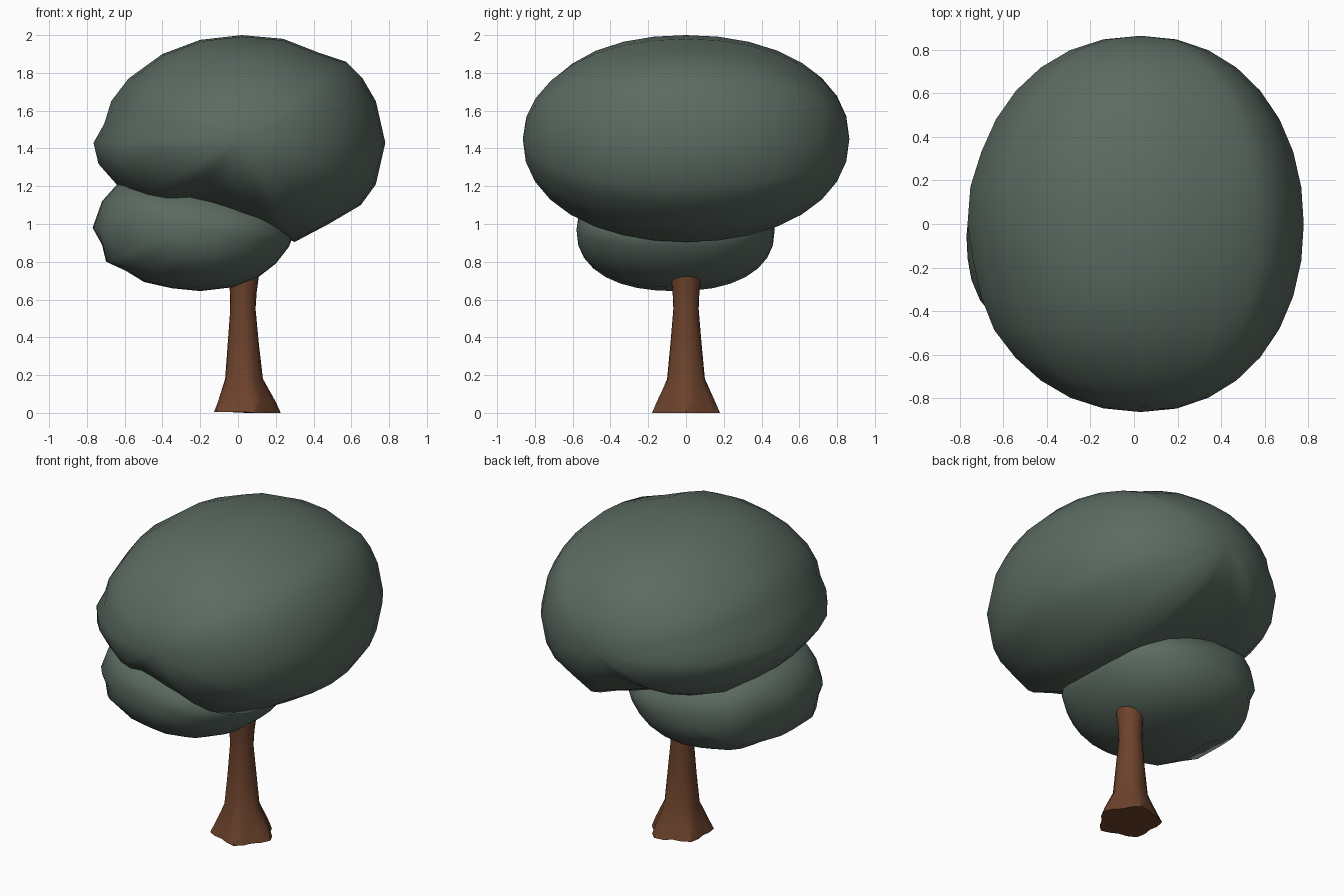
import bpy, bmesh
from math import sin, cos, pi, exp
from mathutils import Vector

if "Cube" in bpy.data.objects:
    bpy.data.objects.remove(bpy.data.objects["Cube"])


def material(name, rgb):
    m = bpy.data.materials.new(name)
    m.diffuse_color = (*rgb, 1)
    m.use_nodes = True
    m.node_tree.nodes["Principled BSDF"].inputs["Base Color"].default_value = m.diffuse_color
    return m


def finish(name, bm, mat, angle):
    bmesh.ops.recalc_face_normals(bm, faces=bm.faces[:])
    me = bpy.data.meshes.new(name)
    bm.to_mesh(me)
    bm.free()
    ob = bpy.data.objects.new(name, me)
    bpy.context.collection.objects.link(ob)
    me.materials.append(mat)
    bpy.ops.object.select_all(action='DESELECT')
    ob.select_set(True)
    bpy.context.view_layer.objects.active = ob
    bpy.ops.object.shade_smooth_by_angle(angle=angle)


def bridge(bm, a, b):
    n = len(a)
    for i in range(n):
        j = (i + 1) % n
        bm.faces.new((a[i], a[j], b[j], b[i]))


def canopy(name, profile, centre, y_mid, y_rad, power, lumps, mat):
    """Rounded crown: the x-z outline shrinks towards a front and a back pole."""
    bm = bmesh.new()
    cx, cz = centre
    steps = 16
    rings = []
    for k in range(1, steps):
        t = -cos(pi * k / steps)
        s = (1 - abs(t) ** power) ** (1 / power)
        rings.append([bm.verts.new((cx + (x - cx) * s, y_mid + y_rad * t, cz + (z - cz) * s))
                      for x, z in profile])
    for a, b in zip(rings, rings[1:]):
        bridge(bm, a, b)
    n = len(profile)
    for ring, side in ((rings[0], -1), (rings[-1], 1)):
        pole = bm.verts.new((cx, y_mid + side * y_rad, cz))
        for i in range(n):
            bm.faces.new((ring[i], ring[(i + 1) % n], pole))
    # soft lumps and dents: position, radius, height
    mid = Vector((cx, y_mid, cz))
    for p, r, h in lumps:
        for v in bm.verts:
            d = (v.co - Vector(p)).length
            v.co += (v.co - mid).normalized() * h * exp(-(d / r) ** 2)
    finish(name, bm, mat, 1.0)


leaf = material("leaf_green", (0.105, 0.145, 0.12))
bark = material("bark_brown", (0.15, 0.055, 0.025))

# Large upper crown
upper = [(0.02, 2.0), (0.24, 1.98), (0.42, 1.91), (0.57, 1.86), (0.66, 1.77), (0.73, 1.65),
         (0.78, 1.43), (0.73, 1.21), (0.65, 1.1), (0.48, 1.0), (0.3, 0.905), (0.15, 0.96),
         (0.0, 1.0), (-0.15, 1.05), (-0.3, 1.09), (-0.44, 1.08), (-0.55, 1.12), (-0.65, 1.22),
         (-0.73, 1.32), (-0.75, 1.43), (-0.70, 1.53), (-0.67, 1.65), (-0.58, 1.77),
         (-0.4, 1.9), (-0.2, 1.975)]
canopy("upper_crown", upper, (0.03, 1.45), 0, 0.865, 2.12,
       [((-0.78, 0.08, 1.43), 0.16, 0.02), ((-0.6, -0.45, 1.3), 0.15, 0.025),
        ((-0.62, -0.3, 1.7), 0.15, -0.025), ((-0.1, -0.7, 1.75), 0.2, -0.025)], leaf)

# Small lower crown tucked under the left side
lower = [(-0.45, 1.23), (-0.64, 1.21), (-0.72, 1.12), (-0.77, 0.98), (-0.72, 0.89), (-0.7, 0.8),
         (-0.6, 0.75), (-0.5, 0.69), (-0.35, 0.66), (-0.2, 0.645), (-0.03, 0.665), (0.11, 0.72),
         (0.2, 0.79), (0.27, 0.88), (0.3, 0.96), (0.24, 1.06), (0.1, 1.14), (-0.1, 1.2),
         (-0.28, 1.23)]
canopy("lower_crown", lower, (-0.23, 0.97), -0.055, 0.525, 2.3,
       [((-0.7, -0.3, 0.85), 0.1, 0.03), ((-0.55, -0.35, 0.72), 0.1, 0.025),
        ((-0.6, -0.1, 0.72), 0.08, -0.03), ((-0.7, 0.2, 0.95), 0.12, -0.03)], leaf)

# Trunk with flared roots: height, centre x, radius, root lobe depth
bm = bmesh.new()
sides = 20
rings = []
for z, cx, r, lobe in [(0.005, 0.037, 0.172, 0.10), (0.06, 0.037, 0.15, 0.08),
                       (0.18, 0.03, 0.1, 0.02), (0.36, 0.028, 0.083, 0),
                       (0.55, 0.026, 0.067, 0), (0.64, 0.028, 0.071, 0),
                       (0.72, 0.03, 0.08, 0), (0.80, 0.03, 0.085, 0)]:
    ring = []
    for i in range(sides):
        a = 2 * pi * i / sides
        rr = r * (1 + lobe * cos(5 * a))
        ring.append(bm.verts.new((cx + rr * cos(a), rr * sin(a), z - (0.005 if z < 0.01 and cos(a) > 0 else 0))))
    rings.append(ring)
for a, b in zip(rings, rings[1:]):
    bridge(bm, a, b)
bm.faces.new(rings[0])
bm.faces.new(rings[-1])
finish("trunk", bm, bark, 0.7)
